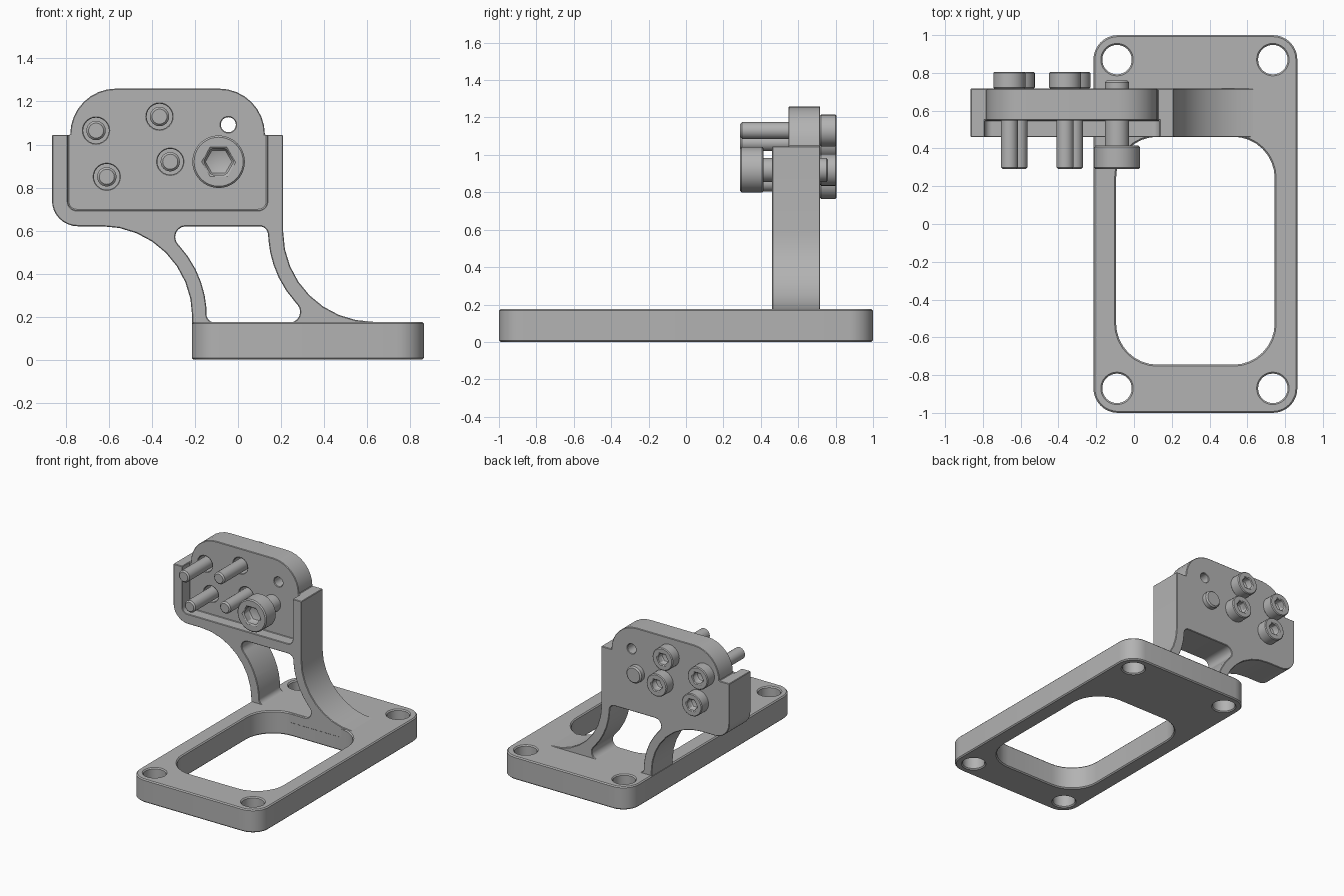
import bpy, bmesh, math
from mathutils import Vector

if "Cube" in bpy.data.objects:
    bpy.data.objects.remove(bpy.data.objects["Cube"], do_unlink=True)

grey = bpy.data.materials.new("machined_grey")
grey.use_nodes = True
COLOUR = (0.45, 0.45, 0.45, 1)
grey.diffuse_color = COLOUR
grey.node_tree.nodes["Principled BSDF"].inputs["Base Color"].default_value = COLOUR


def fillet(corners, steps=8):
    """Closed outline from (u, v, radius) corners."""
    out, n = [], len(corners)
    for i, (u, v, r) in enumerate(corners):
        p = Vector((u, v))
        if r == 0:
            out.append(p)
            continue
        d1 = (Vector(corners[i - 1][:2]) - p).normalized()
        d2 = (Vector(corners[(i + 1) % n][:2]) - p).normalized()
        half = d1.angle(d2) / 2
        centre = p + (d1 + d2).normalized() * (r / math.sin(half))
        t = r / math.tan(half)
        s, e = p + d1 * t - centre, p + d2 * t - centre
        sweep = s.angle(e)
        for k in range(steps + 1):
            f = k / steps
            a = math.sin((1 - f) * sweep) / math.sin(sweep)
            b = math.sin(f * sweep) / math.sin(sweep)
            out.append(centre + s * a + e * b)
    return out


def rect(u0, v0, u1, v1, r):
    return fillet([(u0, v0, r), (u1, v0, r), (u1, v1, r), (u0, v1, r)])


def circle(u, v, r, n=32):
    return [Vector((u + r * math.cos(math.tau * k / n),
                    v + r * math.sin(math.tau * k / n))) for k in range(n)]


def prism(name, outline, start, end, axis="Y", tip=0):
    """Extrude an outline along an axis; tip adds a cone at the end."""
    def place(p, w):
        return (p.x, w, p.y) if axis == "Y" else (p.x, p.y, w)
    bm = bmesh.new()
    low = [bm.verts.new(place(p, start)) for p in outline]
    top = [bm.verts.new(place(p, end)) for p in outline]
    n = len(outline)
    for i in range(n):
        j = (i + 1) % n
        bm.faces.new((low[i], low[j], top[j], top[i]))
    bm.faces.new(low)
    cap = bm.faces.new(top)
    if tip:
        poked = bmesh.ops.poke(bm, faces=[cap])
        poked["verts"][0].co.y += tip
    bmesh.ops.recalc_face_normals(bm, faces=bm.faces)
    mesh = bpy.data.meshes.new(name)
    bm.to_mesh(mesh)
    bm.free()
    mesh.materials.append(grey)
    ob = bpy.data.objects.new(name, mesh)
    bpy.context.collection.objects.link(ob)
    return ob


def activate(ob):
    bpy.ops.object.select_all(action="DESELECT")
    ob.select_set(True)
    bpy.context.view_layer.objects.active = ob


def finish(ob, cutters=(), bevel=0.006):
    """Cut, chamfer the edges and shade."""
    activate(ob)
    for c in cutters:
        m = ob.modifiers.new("cut", "BOOLEAN")
        m.operation, m.solver, m.object = "DIFFERENCE", "EXACT", c
        bpy.ops.object.modifier_apply(modifier=m.name)
        bpy.data.objects.remove(c, do_unlink=True)
    m = ob.modifiers.new("chamfer", "BEVEL")
    m.width, m.segments, m.limit_method = bevel, 1, "ANGLE"
    m.angle_limit = math.radians(40)
    m.use_clamp_overlap = False
    bpy.ops.object.modifier_apply(modifier=m.name)
    bpy.ops.object.shade_smooth_by_angle(angle=math.radians(30))
    return ob


# Base plate with a large window and four mounting holes
base = prism("base_plate", rect(-0.215, -1, 0.865, 1, 0.13), 0, 0.175, "Z")
cuts = [prism("window", rect(-0.095, -0.745, 0.745, 0.462, 0.22), -0.1, 0.3, "Z")]
for x in (-0.09, 0.735):
    for y in (-0.87, 0.87):
        cuts.append(prism("mount_hole", circle(x, y, 0.078), -0.1, 0.3, "Z"))
finish(base, cuts, 0.008)

# Upright bracket: holder plate, shoulder lugs and two curved legs
FRONT, SEAT, BACK = 0.46, 0.548, 0.717
silhouette = fillet([
    (-0.865, 1.045, 0), (-0.865, 0.62, 0.12), (-0.213, 0.62, 0.42),
    (-0.213, 0.1, 0), (0.63, 0.1, 0), (0.63, 0.176, 0), (0.21, 0.176, 0.419),
    (0.21, 1.045, 0), (0.125, 1.045, 0), (0.125, 1.26, 0.213),
    (-0.78, 1.26, 0.213), (-0.78, 1.045, 0)])
bracket = prism("bracket", silhouette, FRONT, BACK)

# Opening between the legs, with arcs parallel to the outer curves
LEG = 0.49
left_arc = [(-0.635 + math.sqrt(LEG ** 2 - (z - 0.2) ** 2), z, 0)
            for z in (0.24, 0.3, 0.36, 0.42, 0.48, 0.53)]
right_arc = [(0.63 - math.sqrt(LEG ** 2 - (0.595 - z) ** 2), z, 0)
             for z in (0.555, 0.5, 0.44, 0.38, 0.32, 0.265)]
opening = fillet([(-0.147, 0.172, 0.04)] + left_arc + [(-0.364, 0.62, 0.05),
                 (0.137, 0.62, 0.04)] + right_arc + [(0.35, 0.172, 0.05)], 6)

SMALL = [(-0.66, 1.065), (-0.365, 1.13), (-0.315, 0.92), (-0.61, 0.85)]
cuts = [prism("leg_opening", opening, 0.3, 0.9),
        prism("recess", rect(-0.79, 0.695, 0.135, 1.5, 0.04), 0.3, SEAT),
        prism("pin_hole", circle(-0.045, 1.092, 0.035, 24), 0.3, 0.9)]
cuts += [prism("clearance_hole", circle(x, z, 0.06, 24), 0.3, 0.9) for x, z in SMALL]
finish(bracket, cuts, 0.004)

# Four small screws, heads at the back
for i, (x, z) in enumerate(SMALL, 1):
    finish(prism(f"screw_shaft_{i}", circle(x, z, 0.045, 24), 0.29, 0.74), bevel=0.01)
    head = prism(f"screw_head_{i}", circle(x, z, 0.085), BACK, 0.805)
    socket = prism("socket", circle(x, z, 0.045, 6), 0.9, 0.755, tip=-0.015)
    finish(head, [socket])

# Large clamping bolt, head at the front
BX, BZ = -0.09, 0.92
finish(prism("bolt_shaft", circle(BX, BZ, 0.064), 0.4, 0.76), bevel=0.01)
head = prism("bolt_head", circle(BX, BZ, 0.122, 40), 0.29, 0.415)
socket = prism("socket", circle(BX, BZ, 0.07, 6), 0.2, 0.35, tip=0.025)
finish(head, [socket], 0.008)
